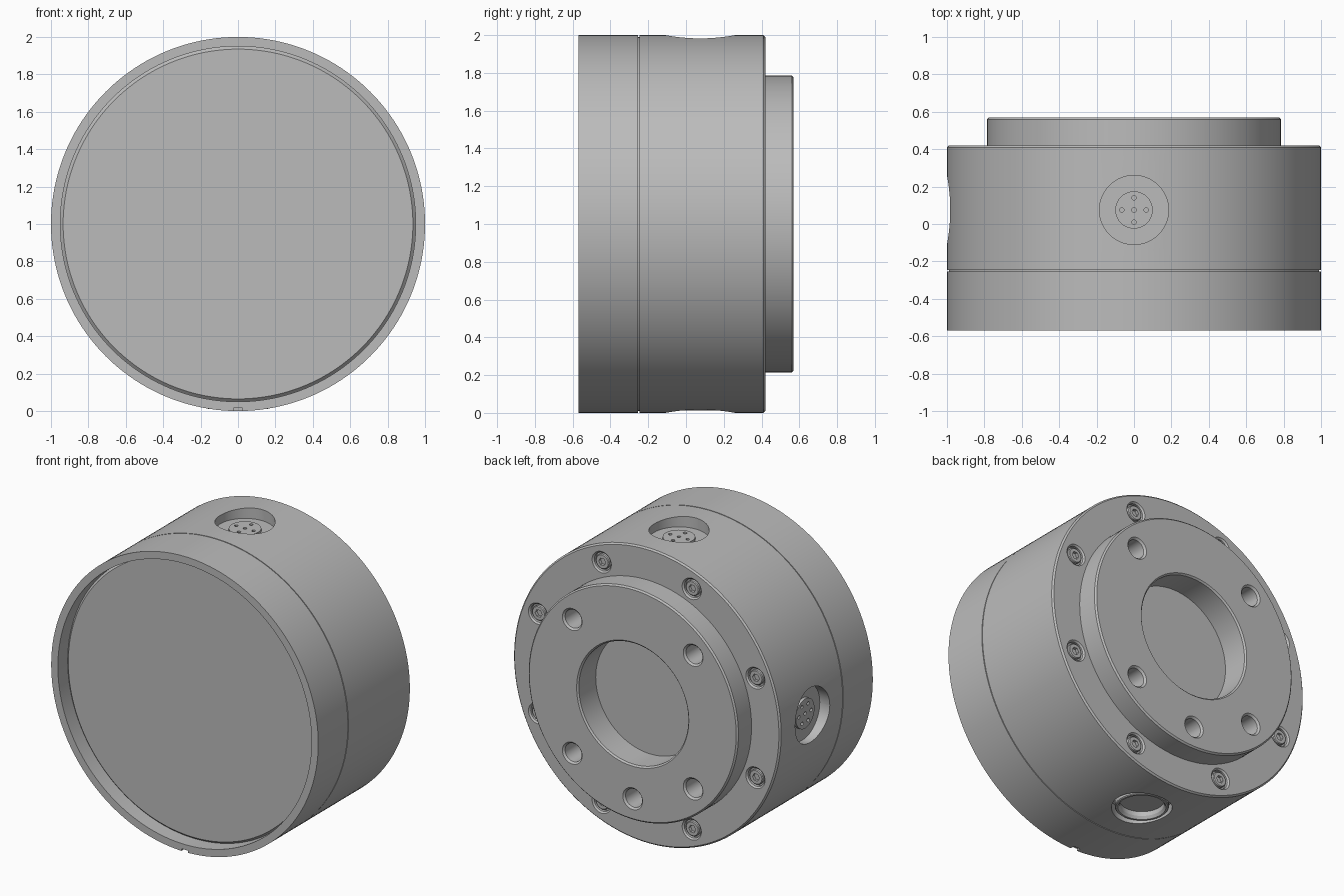
import bpy, bmesh
from math import sin, cos, pi, radians
from mathutils import Vector, Matrix

cube = bpy.data.objects.get("Cube")
if cube:
    bpy.data.objects.remove(cube, do_unlink=True)

grey = bpy.data.materials.new("machined_grey")
grey.use_nodes = True
COLOUR = (0.5, 0.5, 0.5, 1)
grey.diffuse_color = COLOUR
grey.node_tree.nodes["Principled BSDF"].inputs["Base Color"].default_value = COLOUR

CENTRE = Vector((0, 0, 1))
BACK = Vector((0, 1, 0))
PORT_Y = 0.075


def frame(origin, direction):
    """Matrix whose local z runs along direction."""
    return Matrix.Translation(origin) @ direction.to_track_quat('Z', 'Y').to_matrix().to_4x4()


def turn(bm, profile, matrix, segs=32):
    """Revolve (radius, height) points about local z and cap both ends."""
    rings = [[bm.verts.new(matrix @ Vector((r * cos(2 * pi * i / segs), r * sin(2 * pi * i / segs), h)))
              for i in range(segs)] for r, h in profile]
    for a, b in zip(rings, rings[1:]):
        for i in range(segs):
            j = (i + 1) % segs
            bm.faces.new((a[i], a[j], b[j], b[i]))
    bm.faces.new(rings[0][::-1])
    bm.faces.new(rings[-1])


def finish(name, bm):
    bmesh.ops.recalc_face_normals(bm, faces=bm.faces)
    mesh = bpy.data.meshes.new(name)
    bm.to_mesh(mesh)
    bm.free()
    mesh.materials.append(grey)
    obj = bpy.data.objects.new(name, mesh)
    bpy.context.collection.objects.link(obj)
    return obj


def activate(obj):
    bpy.ops.object.select_all(action='DESELECT')
    obj.select_set(True)
    bpy.context.view_layer.objects.active = obj


def smooth(obj):
    activate(obj)
    bpy.ops.object.shade_smooth_by_angle(angle=radians(30))


def carve(obj, cutter):
    cutter.hide_render = True
    mod = obj.modifiers.new("cut", 'BOOLEAN')
    mod.operation, mod.solver, mod.object = 'DIFFERENCE', 'EXACT', cutter
    activate(obj)
    bpy.ops.object.modifier_apply(modifier=mod.name)
    bpy.data.objects.remove(cutter, do_unlink=True)


def on_back(radius, angle, y):
    return Vector((radius * cos(angle), y, 1 + radius * sin(angle)))


# Housing: recessed front, seam groove, stepped back flange and central bore
bm = bmesh.new()
turn(bm, [(.935, -.48), (.95, -.465), (.95, -.57), (1, -.57), (1, -.253), (.99, -.253),
          (.99, -.247), (1, -.247), (1, .41), (.99, .42), (.785, .42), (.785, .56),
          (.775, .57), (.42, .57), (.41, .56), (.41, .38)], frame(CENTRE, BACK), 160)
housing = finish("housing", bm)

# Cutters for ports, mounting holes, bolt counterbores and the locating notch
bm = bmesh.new()
ports = {"top": Vector((0, 0, 1)), "side": Vector((-1, 0, 0)), "bottom": Vector((0, 0, -1))}
port_frames = {k: frame(CENTRE + d + BACK * PORT_Y, d) for k, d in ports.items()}
for m in port_frames.values():
    turn(bm, [(.185, -.075), (.185, .1)], m, 48)
mount_angles = [radians(a) for a in (45, 135, 225, 270, 315)]
for a in mount_angles:
    turn(bm, [(.062, -.16), (.062, -.012), (.09, .016)], frame(on_back(.64, a, .57), BACK))
bolt_angles = [radians(22.5 + 45 * i) for i in range(8)]
for a in bolt_angles:
    turn(bm, [(.062, -.03), (.062, -.01), (.082, .01)], frame(on_back(.881, a, .42), BACK))
bmesh.ops.create_cube(bm, size=1, matrix=Matrix.Translation((0, -.57, 0)) @ Matrix.Diagonal((.05, .06, .03, 1)))
carve(housing, finish("housing_cutter", bm))
smooth(housing)

# Socket bolts on the back rim
bm, cut = bmesh.new(), bmesh.new()
for a in bolt_angles:
    m = frame(on_back(.881, a, .42), BACK)
    turn(bm, [(.05, -.035), (.05, -.01), (.045, -.005)], m, 24)
    turn(cut, [(.026, -.025), (.026, .02)], m, 6)
bolts = finish("rim_bolts", bm)
carve(bolts, finish("hex_cutter", cut))
smooth(bolts)

# Round connectors with a ring of pin holes
for key, pins in (("top", 4), ("side", 6)):
    m = port_frames[key]
    bm, cut = bmesh.new(), bmesh.new()
    turn(bm, [(.1, -.08), (.1, -.055)], m, 40)
    for i in range(pins + 1):
        r = .065 if i else 0
        offset = Vector((r * cos(2 * pi * i / pins), r * sin(2 * pi * i / pins), 0))
        turn(cut, [(.012, -.07), (.012, -.04)], m @ Matrix.Translation(offset), 12)
    connector = finish(key + "_connector", bm)
    carve(connector, finish("pin_cutter", cut))
    smooth(connector)

# Raised collar inside the bottom port
bm, cut = bmesh.new(), bmesh.new()
turn(bm, [(.165, -.08), (.165, -.017), (.16, -.012)], port_frames["bottom"], 48)
turn(cut, [(.135, -.06), (.135, -.03), (.155, 0)], port_frames["bottom"], 48)
collar = finish("bottom_port_collar", bm)
carve(collar, finish("collar_cutter", cut))
smooth(collar)
